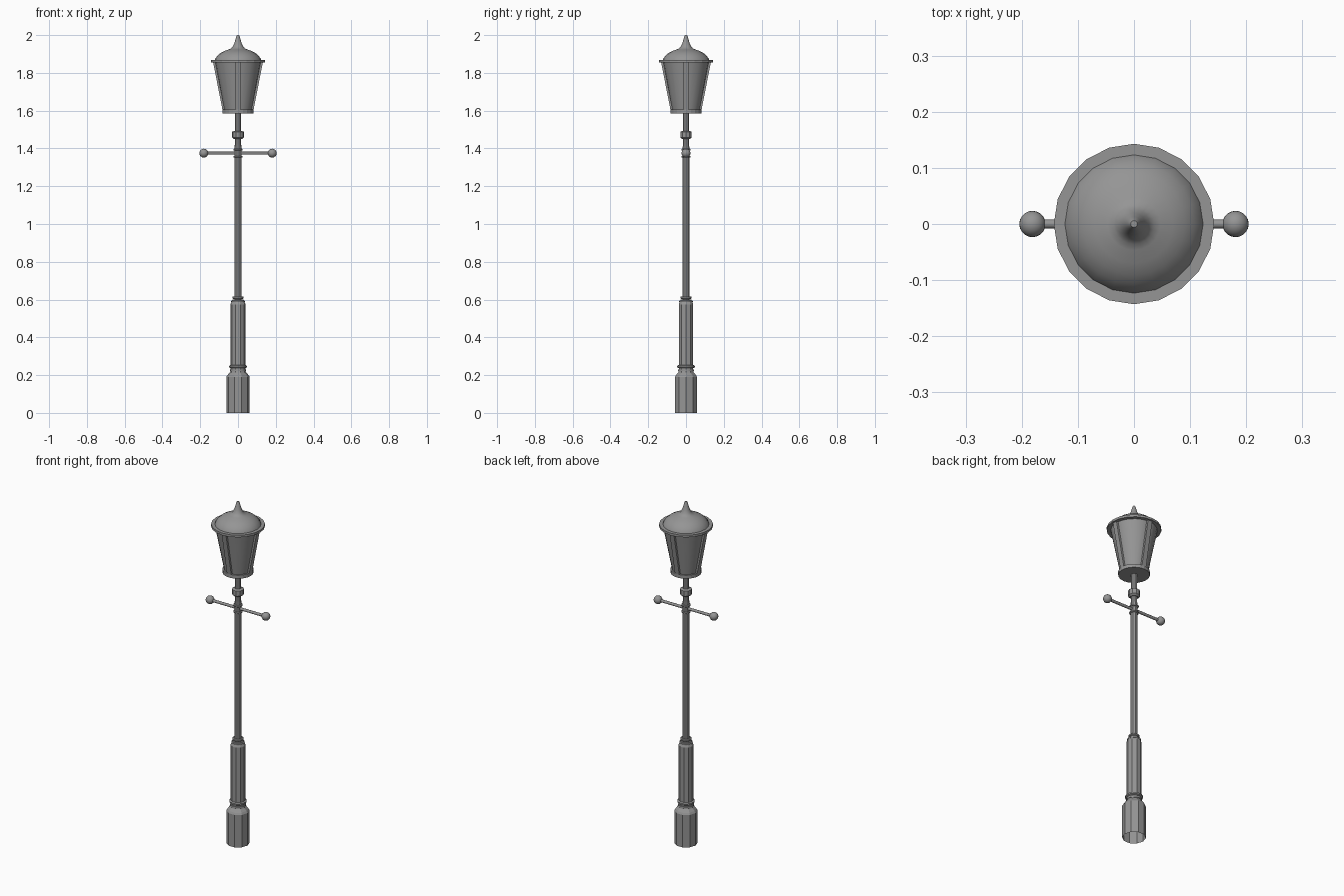
import bpy, bmesh
from math import pi, cos, sin, radians
from mathutils import Vector

if "Cube" in bpy.data.objects:
    bpy.data.objects.remove(bpy.data.objects["Cube"])

iron = bpy.data.materials.new("grey iron")
iron.use_nodes = True
GREY = (0.3, 0.3, 0.3, 1)
iron.diffuse_color = GREY
iron.node_tree.nodes["Principled BSDF"].inputs["Base Color"].default_value = GREY


def finish(name, bm, angle=0):
    bmesh.ops.recalc_face_normals(bm, faces=bm.faces)
    mesh = bpy.data.meshes.new(name)
    bm.to_mesh(mesh)
    bm.free()
    mesh.materials.append(iron)
    obj = bpy.data.objects.new(name, mesh)
    bpy.context.collection.objects.link(obj)
    if angle:
        bpy.ops.object.select_all(action='DESELECT')
        bpy.context.view_layer.objects.active = obj
        obj.select_set(True)
        bpy.ops.object.shade_smooth_by_angle(angle=radians(angle))
    return obj


def lathe(name, profile, sides, turn=0.0, caps=(True, True), angle=0):
    """Revolve (radius, height) points about the z axis."""
    bm = bmesh.new()
    rings = []
    for r, z in profile:
        rings.append([bm.verts.new((r * cos(2 * pi * (i + turn) / sides),
                                    r * sin(2 * pi * (i + turn) / sides), z))
                      for i in range(sides)])
    for a, b in zip(rings, rings[1:]):
        for i in range(sides):
            j = (i + 1) % sides
            bm.faces.new((a[i], a[j], b[j], b[i]))
    if caps[0]:
        bm.faces.new(rings[0][::-1])
    if caps[1]:
        bm.faces.new(rings[-1])
    return finish(name, bm, angle)


# Faceted foot, open underneath, and fluted lower column
lathe("base", [(0.062, 0), (0.062, 0.19), (0.056, 0.2), (0.042, 0.215), (0.04, 0.225)],
      10, caps=(False, True))
lathe("lower_column", [(0.04, 0.22), (0.04, 0.575), (0.036, 0.585), (0.03, 0.6)], 10)

# Post and its mouldings
lathe("post", [(0.019, 0.59), (0.019, 1.4), (0.017, 1.42), (0.017, 1.59)], 10)
for name, r, z, h in [("base_ring_lower", 0.042, 0.226, 0.012),
                      ("base_ring_upper", 0.047, 0.245, 0.016),
                      ("column_ring_lower", 0.036, 0.59, 0.012),
                      ("column_ring_upper", 0.03, 0.61, 0.014),
                      ("bar_ring_lower", 0.025, 1.356, 0.01),
                      ("bar_ring_upper", 0.025, 1.394, 0.01)]:
    lathe(name, [(r * 0.85, z - h / 2), (r, z - h / 4), (r, z + h / 4),
                 (r * 0.85, z + h / 2)], 16, angle=30)
lathe("neck_collar", [(0.022, 1.45), (0.032, 1.458), (0.032, 1.488), (0.02, 1.493)], 10)

# Ladder bar with ball ends
bm = bmesh.new()
bmesh.ops.create_cone(bm, cap_ends=True, segments=12, radius1=0.008, radius2=0.008, depth=0.36)
bmesh.ops.rotate(bm, verts=bm.verts, matrix=Vector((0, 0, 1)).rotation_difference(
    Vector((1, 0, 0))).to_matrix())
bmesh.ops.translate(bm, verts=bm.verts, vec=(0, 0, 1.375))
finish("ladder_bar", bm, 40)
for name, side in (("left_ball", 1), ("right_ball", -1)):
    bm = bmesh.new()
    bmesh.ops.create_uvsphere(bm, u_segments=20, v_segments=12, radius=0.0235)
    bmesh.ops.translate(bm, verts=bm.verts, vec=(side * 0.181, 0, 1.375))
    finish(name, bm, 40)

# Lantern
lathe("lantern_floor", [(0.083, 1.585), (0.083, 1.605)], 20)
lathe("lantern_panes", [(0.073, 1.6), (0.123, 1.86)], 20, angle=30)
lathe("lantern_rim", [(0.143, 1.855), (0.143, 1.868)], 20)
lathe("lantern_roof", [(0.124, 1.866), (0.12, 1.876), (0.108, 1.892), (0.091, 1.906),
                       (0.07, 1.917), (0.047, 1.925), (0.036, 1.93), (0.027, 1.94),
                       (0.02, 1.956), (0.013, 1.978), (0.009, 1.994), (0.006, 2.0)],
      20, angle=40)

# Four sloping bars on the lantern sides
for name, quarter in (("left_bar", 0), ("back_bar", 1), ("right_bar", 2), ("front_bar", 3)):
    bm = bmesh.new()
    bmesh.ops.create_cube(bm, size=1)
    for v in bm.verts:
        top = v.co.z > 0
        v.co.x = (0.125 if top else 0.075) + v.co.x * 0.014
        v.co.y *= 0.028
        v.co.z = 1.858 if top else 1.603
        a = quarter * pi / 2
        v.co = Vector((v.co.x * cos(a) - v.co.y * sin(a),
                       v.co.x * sin(a) + v.co.y * cos(a), v.co.z))
    finish(name, bm)
